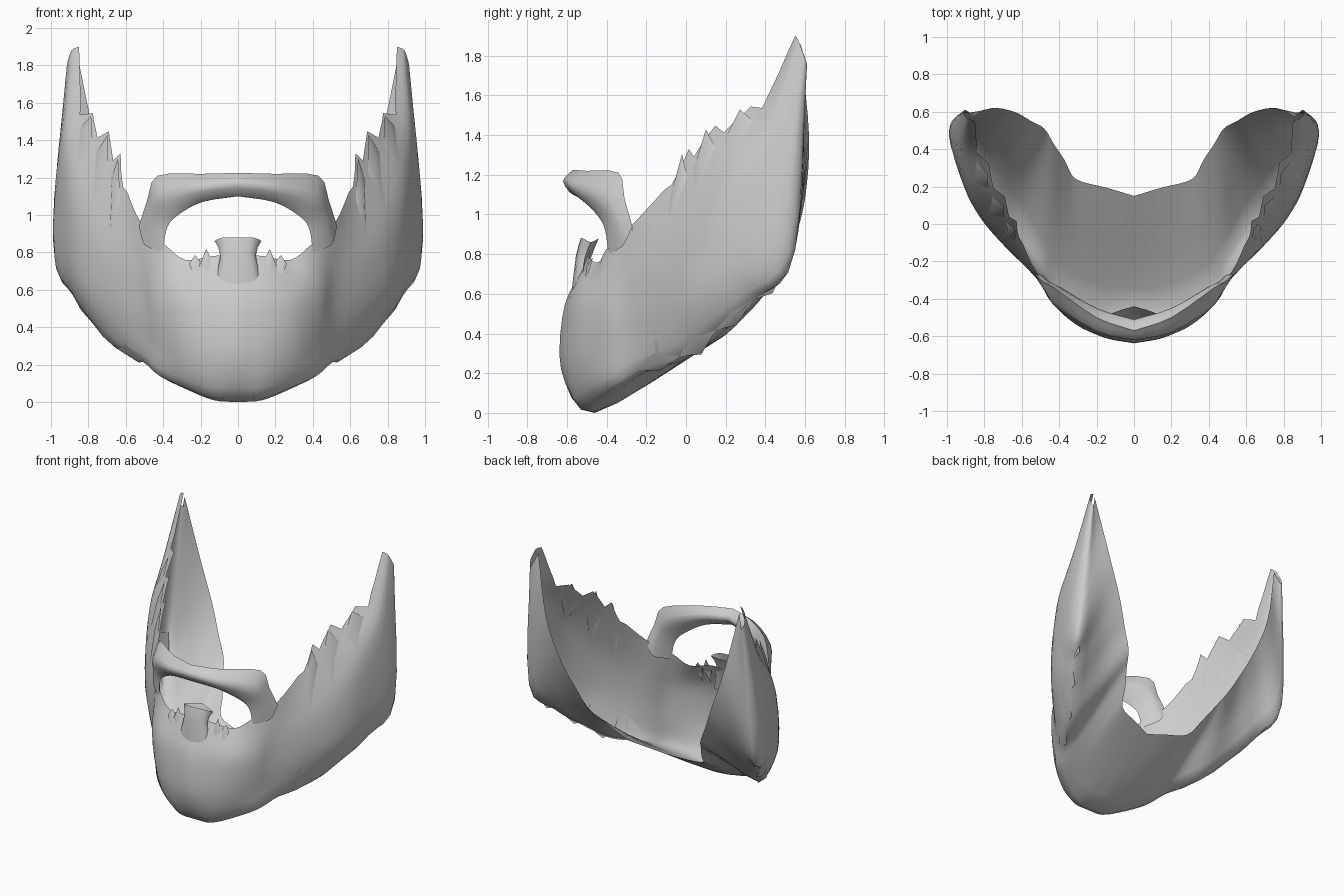
import bpy
import bmesh
from mathutils import Vector

old = bpy.data.objects.get("Cube")
if old:
    bpy.data.objects.remove(old, do_unlink=True)

grey = bpy.data.materials.new("hair grey")
grey.use_nodes = True
grey.diffuse_color = (0.6, 0.6, 0.6, 1)
grey.node_tree.nodes["Principled BSDF"].inputs["Base Color"].default_value = grey.diffuse_color


def smooth_line(points, steps, tension=0.5):
    """Hermite samples through the control points; low tension keeps it straighter."""
    pts = [Vector(p) for p in points]
    pts = [2 * pts[0] - pts[1]] + pts + [2 * pts[-1] - pts[-2]]
    line = []
    for a, b, c, d in zip(pts, pts[1:], pts[2:], pts[3:]):
        for i in range(steps):
            t = i / steps
            ease = t * t * (3 - 2 * t)
            leave = (c - a) * tension * t * (1 - t) ** 2
            arrive = (d - b) * tension * t * t * (t - 1)
            line.append(b.lerp(c, ease) + leave + arrive)
    return line + [pts[-2]]


def loft(rails, along, across, closed=False):
    """Columns of points: each column runs across all the rails."""
    rails = [smooth_line(r, along) for r in rails]
    if closed:
        rails.append(rails[0])
    return [smooth_line(column, across, 0.4) for column in zip(*rails)]


def make_object(name, bm, angle):
    bmesh.ops.remove_doubles(bm, verts=bm.verts, dist=0.0005)
    bmesh.ops.recalc_face_normals(bm, faces=bm.faces)
    mesh = bpy.data.meshes.new(name)
    bm.to_mesh(mesh)
    bm.free()
    mesh.materials.append(grey)
    obj = bpy.data.objects.new(name, mesh)
    bpy.context.collection.objects.link(obj)
    bpy.context.view_layer.objects.active = obj
    bpy.ops.object.select_all(action="DESELECT")
    obj.select_set(True)
    bpy.ops.object.shade_smooth_by_angle(angle=angle)


def add_sheet(bm, columns, side):
    """Skin the columns with quads, flipped to the given side."""
    grid = [[bm.verts.new((p.x * side, p.y, p.z)) for p in col] for col in columns]
    for left, right in zip(grid, grid[1:]):
        for a, b, c, d in zip(left, left[1:], right[1:], right):
            bm.faces.new((a, b, c, d) if side > 0 else (d, c, b, a))


def add_lock(bm, root, edge_a, edge_b, tip, outward, side):
    """A flat pointed lock of hair lying just outside the beard."""
    ridge = (edge_a + edge_b) / 2 + outward
    corners = [Vector((p.x * side, p.y, p.z)) for p in (root, edge_a, tip, edge_b, ridge)]
    r, a, t, b, m = [bm.verts.new(p) for p in corners]
    for tri in ((r, a, m), (a, t, m), (t, b, m), (b, r, m)):
        bm.faces.new(tri)


# Beard rails, each from the chin centre to the sideburn tip
lip_edge = [(0, -.48, .79), (.14, -.49, .78), (.28, -.44, .76), (.39, -.39, .84), (.52, -.26, .96),
            (.61, -.07, 1.17), (.66, .04, 1.31), (.74, .19, 1.43), (.83, .38, 1.55), (.85, .55, 1.9)]
cheek = [(0, -.61, .55), (.16, -.585, .55), (.31, -.53, .55), (.44, -.42, .57), (.52, -.29, .66),
         (.69, -.11, .8), (.8, .03, .95), (.89, .2, 1.17), (.93, .41, 1.42), (.89, .565, 1.88)]
jaw = [(0, -.63, .22), (.16, -.6, .22), (.31, -.52, .24), (.43, -.4, .3), (.53, -.27, .39),
       (.69, -.1, .48), (.82, .05, .58), (.91, .22, .72), (.99, .48, .93), (.915, .595, 1.8)]
jaw_bottom = [(0, -.46, 0), (.13, -.46, .01), (.28, -.4, .07), (.42, -.31, .14), (.5, -.19, .21),
              (.63, .02, .28), (.75, .2, .42), (.86, .38, .58), (.95, .55, .82), (.9, .61, 1.76)]
neck_edge = [(0, .15, .36), (.15, .195, .39), (.31, .24, .43), (.37, .34, .53), (.43, .43, .64),
             (.48, .51, .74), (.55, .55, .88), (.64, .6, 1.08), (.76, .62, 1.4), (.86, .575, 1.86)]

STEPS = 4
beard = loft([lip_edge, cheek, jaw, jaw_bottom, neck_edge], STEPS, STEPS)
bottom_row = 3 * STEPS

# Saw-tooth hair ends along the sideburn front
for i in range(5 * STEPS, 8 * STEPS + 1):
    col = beard[i]
    col[0] += (col[0] - col[1]).normalized() * (.025 * (i % STEPS) - .02)

bm = bmesh.new()
for side in (1, -1):
    add_sheet(bm, beard, side)
make_object("beard_shell", bm, 1.2)

# Loose locks along the sideburn front and the jaw line
bm = bmesh.new()
for side in (1, -1):
    for i in range(5 * STEPS, 8 * STEPS, 4):
        a, b = beard[i][1], beard[i + 3][1]
        tip = beard[i + 2][0] + Vector((.015, -.01, .03))
        add_lock(bm, beard[i][4], a, b, tip, Vector((.02, -.015, 0)), side)
    for i in range(4 * STEPS, 8 * STEPS, 4):
        a, b = beard[i][bottom_row - 1], beard[i + 4][bottom_row - 1]
        tip = beard[i + 1][bottom_row] + Vector((0, .01, -.015))
        add_lock(bm, beard[i + 3][bottom_row - 4], a, b, tip, Vector((.012, -.008, 0)), side)
make_object("hair_locks", bm, 1.4)

# Moustache: a closed tube that bends down into the cheeks
top = [(0, -.57, 1.225), (.2, -.5, 1.22), (.43, -.34, 1.21), (.485, -.31, 1.08), (.53, -.27, .94)]
front = [(0, -.62, 1.17), (.2, -.58, 1.15), (.41, -.45, 1.1), (.47, -.37, 1), (.5, -.32, .84)]
under = [(0, -.57, 1.1), (.19, -.52, 1.07), (.32, -.45, 1), (.38, -.41, .93), (.4, -.39, .8)]
back = [(0, -.51, 1.17), (.2, -.45, 1.15), (.39, -.34, 1.1), (.45, -.31, 1), (.48, -.28, .84)]
bm = bmesh.new()
for side in (1, -1):
    add_sheet(bm, loft([top, front, under, back], 3, 3, closed=True), side)
make_object("moustache", bm, 1.0)

# Flared tuft under the lip, sunk into the chin at its root
tuft_front = [(0, -.53, .88), (0, -.555, .79), (0, -.58, .58)]
tuft_middle = [(.08, -.52, .88), (.07, -.545, .79), (.1, -.565, .58)]
tuft_rim = [(.125, -.48, .86), (.095, -.51, .78), (.14, -.54, .58)]
tuft_back = [(0, -.44, .88), (0, -.48, .78), (0, -.55, .58)]
bm = bmesh.new()
for side in (1, -1):
    add_sheet(bm, loft([tuft_front, tuft_middle, tuft_rim, tuft_back], 2, 2), side)
make_object("lip_tuft", bm, 0.9)

# Short locks beside the lip tuft
bm = bmesh.new()
for side in (1, -1):
    for x, height in ((.16, .82), (.22, .785)):
        y = -.49 + .25 * (x - .14)
        add_lock(bm, Vector((x, y - .05, .62)), Vector((x - .03, y - .01, .74)),
                 Vector((x + .04, y - .01, .74)), Vector((x + .01, y, height)),
                 Vector((0, -.02, 0)), side)
make_object("lip_locks", bm, 1.4)
